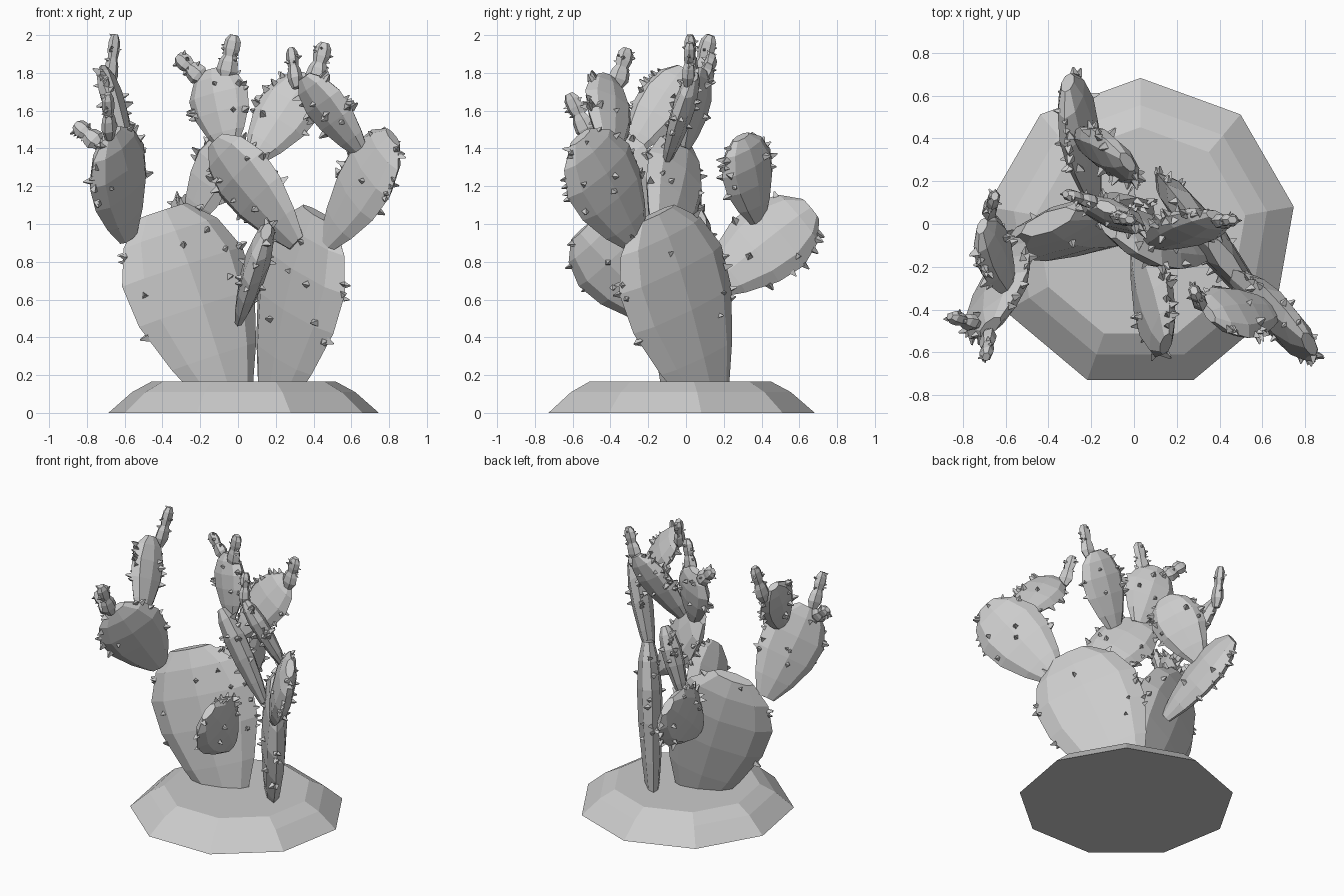
import bpy, bmesh, math, random
from mathutils import Vector, Matrix

if "Cube" in bpy.data.objects:
    bpy.data.objects.remove(bpy.data.objects["Cube"])

random.seed(7)

grey = bpy.data.materials.new("light_grey")
grey.diffuse_color = (0.6, 0.6, 0.6, 1)
grey.use_nodes = True
grey.node_tree.nodes["Principled BSDF"].inputs["Base Color"].default_value = grey.diffuse_color


def finish(bm, name):
    bmesh.ops.recalc_face_normals(bm, faces=bm.faces)
    me = bpy.data.meshes.new(name)
    bm.to_mesh(me)
    bm.free()
    me.materials.append(grey)
    ob = bpy.data.objects.new(name, me)
    bpy.context.collection.objects.link(ob)
    return ob


def loft(bm, rings):
    """Skin a list of point rings and cap both ends."""
    vs = [[bm.verts.new(p) for p in r] for r in rings]
    n = len(vs[0])
    for a, b in zip(vs, vs[1:]):
        for i in range(n):
            j = (i + 1) % n
            bm.faces.new((a[i], a[j], b[j], b[i]))
    bm.faces.new(vs[0][::-1])
    bm.faces.new(vs[-1])


def frame(base, tip, normal):
    base, tip, n = Vector(base), Vector(tip), Vector(normal)
    a = (tip - base).normalized()
    n = (n - a * n.dot(a)).normalized()
    return base, tip, a, n, a.cross(n)


def egg(t, prof):
    for (t0, r0), (t1, r1) in zip(prof, prof[1:]):
        if t <= t1:
            return r0 + (r1 - r0) * (t - t0) / (t1 - t0)
    return prof[-1][1]


PAD = [(0, .3), (.2, .64), (.45, .93), (.68, 1), (.88, .75), (1, .32)]
TRUNK = [(0, .4), (.22, .7), (.48, .96), (.7, 1), (.88, .78), (1, .4)]
NUB = [(0, .5), (.22, 1), (.42, .88), (.54, .62), (.7, .8), (.88, .75), (1, .4)]

spines = bmesh.new()


def spine(pos, d, size):
    """One small blunt pyramid standing on a pad."""
    rot = d.to_track_quat('Z', 'Y').to_matrix().to_4x4()
    spin = Matrix.Rotation(random.uniform(0, 6.28), 4, 'Z')
    m = Matrix.Translation(pos + d * size * .35) @ rot @ spin
    bmesh.ops.create_cone(spines, cap_ends=True, segments=random.choice((3, 4)),
                          radius1=size * .5, radius2=size * .1, depth=size * .9, matrix=m)


def pad(name, base, tip, normal, width, thick, prof=PAD, sides=8, count=22, size=.046):
    base, tip, a, n, u = frame(base, tip, normal)

    def at(t, ang):
        r = egg(t, prof)
        return (base.lerp(tip, t) + u * (r * width / 2 * math.cos(ang))
                + n * (r ** .8 * thick / 2 * math.sin(ang)))

    bm = bmesh.new()
    loft(bm, [[at(t, math.tau * i / sides) for i in range(sides)] for t, _ in prof])
    finish(bm, name)
    # Spines: half along the rim, half on the broad faces
    for k in range(count):
        t = random.uniform(.38, .98)
        if k % 2:
            ang = random.choice((0, math.pi)) + random.uniform(-.35, .35)
        else:
            ang = random.uniform(0, math.tau)
        d = (u * math.cos(ang) / width + n * math.sin(ang) / thick).normalized()
        d = (d + a * max(0, t - .6) * 1.5).normalized()
        spine(at(t, ang) - d * size * .1, d, size * random.uniform(.7, 1.15))


# Mound of earth
bm = bmesh.new()
loft(bm, [[(.03 + r * math.cos(math.radians(90 + 40 * i)),
            -.045 + r * math.sin(math.radians(90 + 40 * i)), z) for i in range(9)]
          for r, z in ((.727, 0), (.6, .11), (.497, .165))])
finish(bm, "mound")

# Two trunk pads
pad("left_trunk_pad", (-.05, -.05, .08), (-.4, .01, 1.07), (.38, -.92, 0), .72, .2, TRUNK, count=24)
pad("right_trunk_pad", (.19, .12, .08), (.43, -.17, 1.05), (.79, .61, 0), .73, .17, TRUNK, count=24)

# Branch pads: name, base, tip, face normal, width, thickness
BRANCHES = [
    ("front_pad", (.01, -.1, .5), (.15, -.56, .96), (.95, 0, -.3), .43, .14),
    ("left_pad", (-.58, -.1, .93), (-.67, -.48, 1.48), (.78, -.6, -.25), .46, .15),
    ("left_upper_pad", (-.58, -.3, 1.38), (-.71, -.01, 1.82), (.9, -.15, .32), .29, .12),
    ("right_pad", (.47, -.26, .9), (.82, -.56, 1.46), (.75, .6, -.2), .47, .15),
    ("right_upper_pad", (.66, -.4, 1.37), (.35, -.42, 1.78), (.55, .66, .5), .32, .12),
    ("middle_pad", (.31, -.13, .9), (-.12, -.02, 1.44), (.55, .7, .3), .43, .15),
    ("middle_right_pad", (.08, -.1, 1.34), (.38, .04, 1.78), (-.05, -.93, .35), .33, .12),
    ("middle_left_pad", (-.05, -.01, 1.4), (-.13, .08, 1.82), (.38, .92, -.11), .34, .13),
    ("back_pad", (-.18, .12, .66), (-.31, .66, 1.08), (.93, .03, .25), .44, .15),
    ("back_upper_pad", (-.25, .38, 1.02), (-.03, .29, 1.46), (.65, .65, -.22), .36, .14),
]
for name, b, t, n, w, th in BRANCHES:
    pad(name, b, t, n, w, th)

# Small two-lobed buds: base, tip, face normal
BUDS = [
    ((-.68, .05, 1.73), (-.65, .13, 2.0), (.9, -.1, .3)),
    ((-.68, -.51, 1.45), (-.69, -.62, 1.69), (.9, -.4, 0)),
    ((-.73, -.47, 1.42), (-.86, -.43, 1.53), (.3, -.9, 0)),
    ((.31, -.37, 1.72), (.28, -.31, 1.93), (.9, .3, 0)),
    ((.4, .01, 1.73), (.46, .02, 1.96), (0, -1, .3)),
    ((-.07, .03, 1.76), (-.02, .02, 2.0), (.2, 1, 0)),
    ((-.18, .1, 1.76), (-.32, .14, 1.89), (.3, .9, 0)),
]
for i, (b, t, n) in enumerate(BUDS):
    pad(f"bud_{i + 1}", b, t, n, .115, .075, NUB, 6, 8, .024)

finish(spines, "spines")
